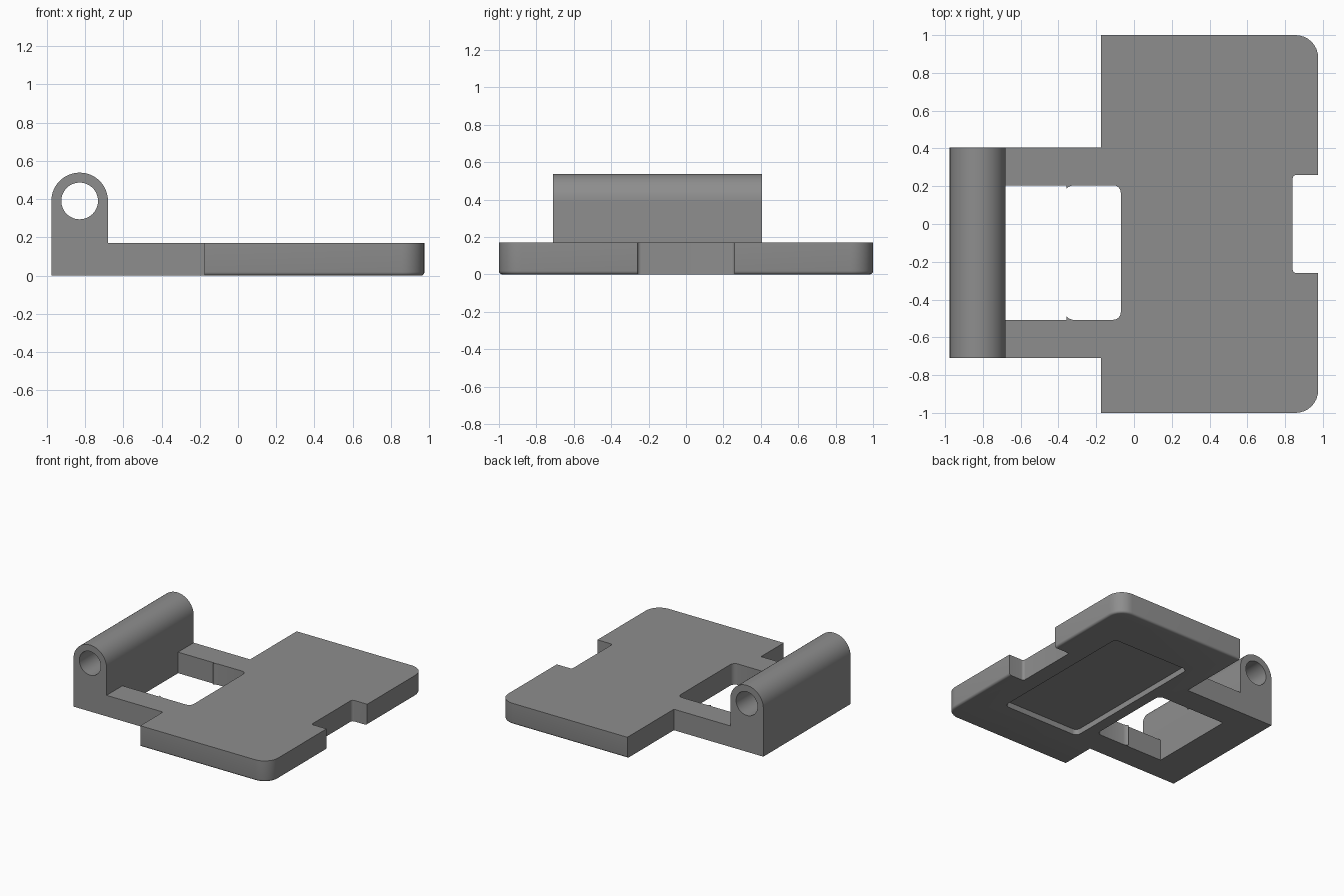
import bpy, bmesh, math
from mathutils import Vector

if "Cube" in bpy.data.objects:
    bpy.data.objects.remove(bpy.data.objects["Cube"])

grey = bpy.data.materials.new("plain grey")
grey.diffuse_color = (0.27, 0.27, 0.27, 1)
grey.use_nodes = True
grey.node_tree.nodes["Principled BSDF"].inputs["Base Color"].default_value = grey.diffuse_color


def rounded(corners, steps=8):
    """Outline from (x, y, radius) corners, each with an optional fillet."""
    out = []
    n = len(corners)
    for i, (x, y, r) in enumerate(corners):
        p = Vector((x, y))
        if r == 0:
            out.append(p)
            continue
        a = (Vector(corners[i - 1][:2]) - p).normalized() * r
        b = (Vector(corners[(i + 1) % n][:2]) - p).normalized() * r
        for k in range(steps + 1):
            t = k / steps * math.pi / 2
            out.append(p + a * (1 - math.sin(t)) + b * (1 - math.cos(t)))
    return out


def prism(name, points, lo, hi, along_y=False, edit=None):
    """Extrude an outline along z, or an (x, z) profile along y."""
    bm = bmesh.new()
    put = (lambda p: (p[0], lo, p[1])) if along_y else (lambda p: (p[0], p[1], lo))
    face = bm.faces.new([bm.verts.new(put(p)) for p in points])
    ext = bmesh.ops.extrude_face_region(bm, geom=[face])
    move = (0, hi - lo, 0) if along_y else (0, 0, hi - lo)
    bmesh.ops.translate(bm, vec=move, verts=[v for v in ext["geom"] if isinstance(v, bmesh.types.BMVert)])
    bmesh.ops.recalc_face_normals(bm, faces=bm.faces)
    if edit:
        edit(bm)
    mesh = bpy.data.meshes.new(name)
    bm.to_mesh(mesh)
    bm.free()
    ob = bpy.data.objects.new(name, mesh)
    bpy.context.collection.objects.link(ob)
    mesh.materials.append(grey)
    return ob


def combine(target, tool, operation):
    bpy.context.view_layer.objects.active = target
    mod = target.modifiers.new(operation, 'BOOLEAN')
    mod.operation, mod.object, mod.solver = operation, tool, 'EXACT'
    bpy.ops.object.modifier_apply(modifier=mod.name)
    bpy.data.objects.remove(tool)


def soften_bottom(bm):
    """Round the lower rim of the plate, leaving notch and arms sharp."""
    def rim(e):
        if any(v.co.z > 0.001 for v in e.verts):
            return False
        c = (e.verts[0].co + e.verts[1].co) / 2
        return abs(c.y) > 0.99 or (c.x > 0.84 and abs(c.y) > 0.28)
    bmesh.ops.bevel(bm, geom=[e for e in bm.edges if rim(e)], offset=0.018,
                    segments=4, profile=0.5, affect='EDGES')


# plate with two arms, window between the arms and a notch in the far edge
outline = rounded([
    (-0.68, -0.71, 0), (-0.175, -0.71, 0), (-0.175, -1, 0), (0.975, -1, 0.12),
    (0.975, -0.26, 0), (0.84, -0.26, 0.02), (0.84, 0.26, 0.02), (0.975, 0.26, 0),
    (0.975, 1, 0.12), (-0.175, 1, 0), (-0.175, 0.405, 0), (-0.68, 0.405, 0),
    (-0.68, 0.205, 0), (-0.357, 0.205, 0), (-0.357, 0.187, 0), (-0.345, 0.198, 0),
    (-0.325, 0.205, 0), (-0.07, 0.205, 0.04), (-0.07, -0.507, 0.04),
    (-0.325, -0.507, 0), (-0.345, -0.5, 0), (-0.357, -0.489, 0),
    (-0.357, -0.507, 0), (-0.68, -0.507, 0)])
body = prism("hinge_plate", outline, 0, 0.17, edit=soften_bottom)

# shallow pocket under the plate
pocket = prism("pocket_cutter", rounded([
    (0.02, -0.63, 0.04), (0.71, -0.63, 0.04), (0.71, 0.63, 0.04), (0.02, 0.63, 0.04)]), -0.1, 0.045)
combine(body, pocket, 'DIFFERENCE')

# hinge knuckle with a round top and a pin hole
cx, cz, r = -0.828, 0.39, 0.148
arc = [(cx + r * math.cos(math.pi * k / 32), cz + r * math.sin(math.pi * k / 32)) for k in range(33)]
knuckle = prism("knuckle", [(cx - r, 0), (cx + r, 0)] + arc, -0.71, 0.405, along_y=True)
circle = [(cx + 0.096 * math.cos(math.tau * k / 48), cz + 0.096 * math.sin(math.tau * k / 48)) for k in range(48)]
combine(knuckle, prism("pin_cutter", circle, -1, 1, along_y=True), 'DIFFERENCE')
combine(body, knuckle, 'UNION')

# smooth the curves, keep the edges sharp
bpy.ops.object.select_all(action='DESELECT')
body.select_set(True)
bpy.context.view_layer.objects.active = body
bpy.ops.object.shade_smooth_by_angle(angle=math.radians(30))
